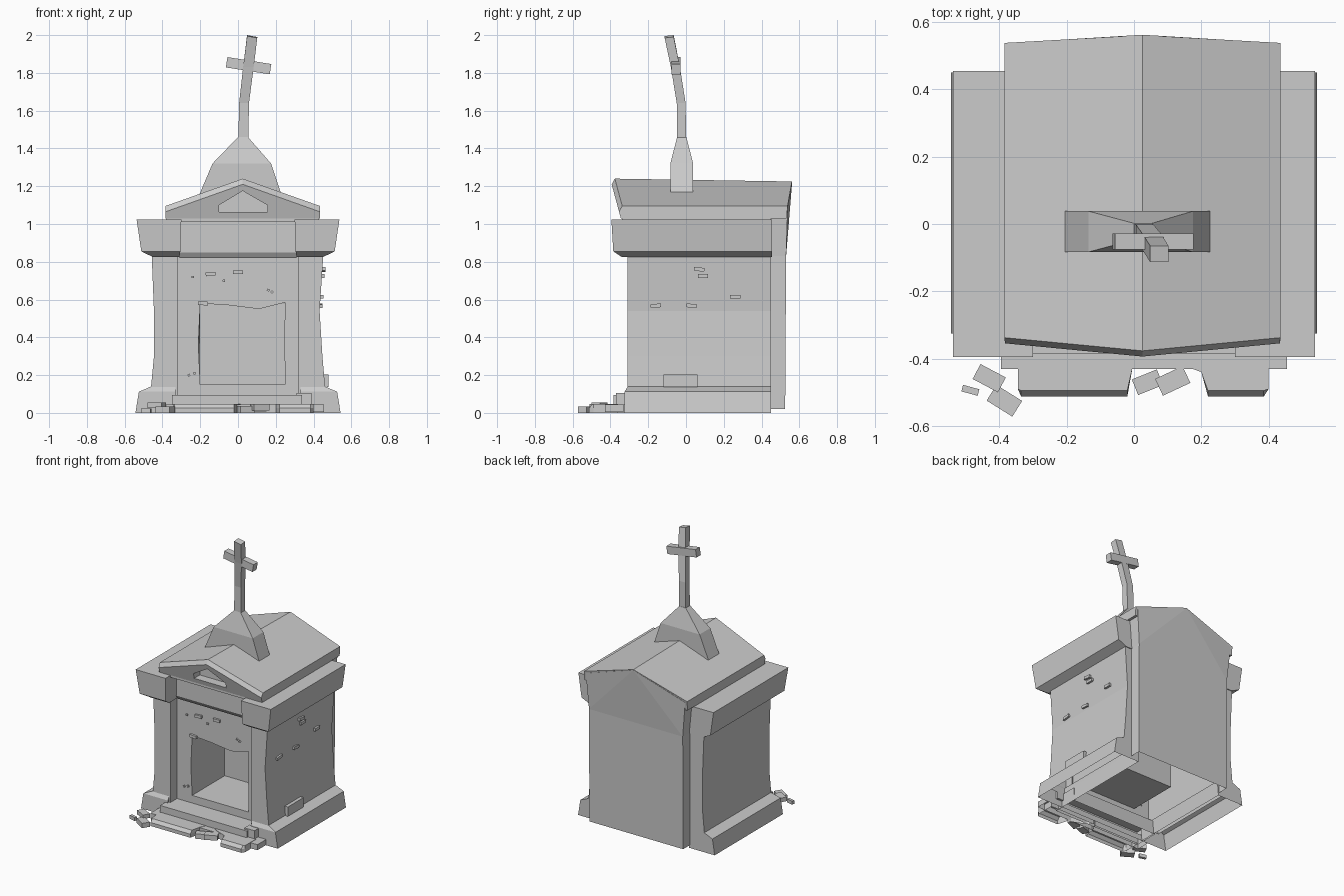
import bpy, bmesh, math
from mathutils import Matrix, Vector

if "Cube" in bpy.data.objects:
    bpy.data.objects.remove(bpy.data.objects["Cube"])


def make(name, verts, faces):
    me = bpy.data.meshes.new(name)
    me.from_pydata([tuple(v) for v in verts], [], faces)
    bm = bmesh.new()
    bm.from_mesh(me)
    bmesh.ops.recalc_face_normals(bm, faces=bm.faces)
    bm.to_mesh(me)
    bm.free()
    ob = bpy.data.objects.new(name, me)
    bpy.context.collection.objects.link(ob)
    return ob


def loft(name, rings, start=True, end=True):
    """Skin a list of equal-length point rings, with optional end caps."""
    n = len(rings[0])
    verts = [p for r in rings for p in r]
    faces = [(k * n + i, k * n + (i + 1) % n, (k + 1) * n + (i + 1) % n, (k + 1) * n + i)
             for k in range(len(rings) - 1) for i in range(n)]
    if start:
        faces.append(tuple(range(n)))
    if end:
        faces.append(tuple(range((len(rings) - 1) * n, len(rings) * n)))
    return make(name, verts, faces)


def rect(x0, x1, y0, y1, z):
    return [(x0, y0, z), (x1, y0, z), (x1, y1, z), (x0, y1, z)]


def box(name, c, s, rot=0.0, axis='Z', bottom=True):
    x, y, z = (v / 2 for v in s)
    ob = loft(name, [rect(-x, x, -y, y, -z), rect(-x, x, -y, y, z)], start=bottom)
    ob.data.transform(Matrix.Translation(c) @ Matrix.Rotation(math.radians(rot), 4, axis))
    return ob


def broken_step(name, outline):
    """Open-bottomed slab whose front edge is bevelled."""
    loft(name, [[(x, y, 0) for x, y in outline], [(x, y, .025) for x, y in outline],
                [(x, max(y, -.495), .047) for x, y in outline]], start=False)


# Side masses: open-bottomed plinth, bowed wall with pillar front, flared cornice block
bows = {-1: [(.09, .465), (.3, .445), (.54, .445), (.84, .457)],
        1: [(.09, .465), (.3, .447), (.54, .432), (.84, .452)]}
for s, side in ((-1, "left"), (1, "right")):
    loft(side + "_plinth", [rect(s * .34, s * .543, -.325, .45, 0),
                            rect(s * .33, s * .525, -.325, .45, .112),
                            rect(s * .33, s * .46, -.308, .45, .14)], start=False, end=False)
    loft(side + "_wall", [rect(s * .32, s * x, -.31, .449, z) for z, x in bows[s]], start=False)
    loft(side + "_cornice", [rect(s * .31, s * .45, -.34, .455, .825),
                             rect(s * .305, s * .512, -.385, .455, .855),
                             rect(s * .30, s * .537, -.395, .455, 1.025)])

# Front wall with ragged doorway leading into the niche
outer = [(-.33, .09), (.33, .09), (.33, .4), (.33, .84), (.1, .84), (-.05, .84), (-.33, .84), (-.33, .4)]
hole = [(-.2, .15), (.25, .15), (.245, .4), (.25, .585), (.11, .55), (-.05, .57), (-.2, .58), (-.21, .36)]
back = [(-.2, .15), (.25, .15), (.25, .4), (.25, .58), (.11, .58), (-.05, .58), (-.2, .58), (-.2, .36)]
loft("front_wall_niche", [[(x, y, z) for x, z in ring] for ring, y in
                          ((outer, -.235), (hole, -.235), (back, .135))], start=False)
loft("lintel_beam", [rect(-.31, .31, -.245, -.1, .82), rect(-.31, .31, -.265, -.1, .85),
                     rect(-.31, .31, -.265, -.1, 1.035)])
loft("cornice_ceiling", [rect(-.38, .43, -.34, .45, z) for z in (1.012, 1.032)])

# Gabled roof with recessed pediment panel
gable = [(-.385, 1.03), (.435, 1.03), (.435, 1.095), (.025, 1.24), (-.385, 1.095)]
lip = [(-.383, 1.03), (.433, 1.03), (.433, 1.065), (.025, 1.21), (-.383, 1.065)]
panel = [(-.1, 1.063), (.155, 1.063), (.155, 1.1), (.025, 1.175), (-.1, 1.1)]


def lean(z, y=-.345):
    return y - (z - 1.03) * .27


loft("roof", [[(x, .537 + (z - 1.09) * .16 if z > 1.05 else .533, z - .015 * (z > 1.2)) for x, z in gable],
              [(x, lean(z, -.32) if z > 1.05 else -.345, z) for x, z in gable],
              [(x, lean(z), z) for x, z in lip],
              [(x, lean(z), z) for x, z in panel],
              [(x, -.29, z) for x, z in panel]])

# Back slab (open below), its gable folding outward up to the ridge
prof = [(-.345, .02, .525), (.4, .02, .525), (.4, .83, .53), (.42, 1.085, .538),
        (.025, 1.222, .562), (-.37, 1.085, .538), (-.345, .83, .53)]
verts = [(x, y, z) for x, z, y in prof] + [(x, .44, z) for x, z, y in prof]
faces = [(0, 1, 2, 6), (6, 2, 4), (2, 3, 4), (6, 4, 5)]
faces += [(i, (i + 1) % 7, 7 + (i + 1) % 7, 7 + i) for i in range(1, 7)]
make("back_slab", verts, faces)

# Cross pedestal astride the ridge
loft("cross_pedestal", [rect(-.205, .23, -.083, .038, 1.155), rect(-.135, .175, -.083, .038, 1.32),
                        rect(0, .053, -.047, .002, 1.46)])

# Bent, leaning cross
loft("cross_shaft", [rect(.002, .055, -.047, 0, 1.455), rect(.006, .058, -.049, -.002, 1.64),
                     rect(.027, .083, -.08, -.032, 1.83),
                     [(.048, -.113, 1.995), (.102, -.113, 1.985), (.102, -.065, 1.99), (.048, -.065, 2.0)]])
arm = box("cross_arm", (.056, -.052, 1.838), (.235, .048, .055), 9, 'Y')

# Steps, broken front slabs and rubble
box("upper_step", (-.005, -.295, .0475), (.69, .18, .095), bottom=False)
box("lower_step", (.03, -.38, .025), (.85, .1, .04), bottom=False)
broken_step("broken_step_left", [(-.345, -.37), (.02, -.37), (-.005, -.43), (-.02, -.513), (-.335, -.513), (-.345, -.49)])
broken_step("broken_step_right", [(.04, -.36), (.4, -.36), (.4, -.49), (.385, -.513), (.22, -.513), (.2, -.44), (.12, -.41)])
rubble = [((-.486, -.494, .012), (.05, .02, .024), -15), ((-.43, -.458, .04), (.085, .05, .03), -28),
          ((-.385, -.525, .017), (.09, .055, .034), -32), ((.04, -.47, .018), (.08, .05, .036), 22),
          ((.115, -.466, .03), (.09, .055, .035), 25), ((.35, -.34, .075), (.08, .06, .06), 0)]
for i, (c, s, r) in enumerate(rubble):
    box(f"rubble_{i}", c, s, r)

# Exposed bricks on the right wall and the front wall
for i, (y, z, x) in enumerate([(.07, .76, .447), (.09, .725, .443), (-.16, .567, .432),
                               (.03, .567, .432), (.26, .615, .437)]):
    box(f"side_brick_{i}", (x, y, z), (.03, .055, .02), 6 * (i % 3 - 1), 'X')
box("fallen_side_block", (.455, -.03, .17), (.05, .18, .068))
for i, (x, z) in enumerate([(-.145, .735), (0, .745), (-.185, .58)]):
    box(f"front_brick_{i}", (x, -.237, z), (.052, .025, .02), 4 * (i - 1), 'Y')
for i, (x, z) in enumerate([(-.24, .72), (-.075, .7), (.16, .65), (.18, .64), (-.26, .2), (-.23, .21)]):
    box(f"brick_chip_{i}", (x, -.237, z), (.013, .014, .012), 15 * i, 'Y')
